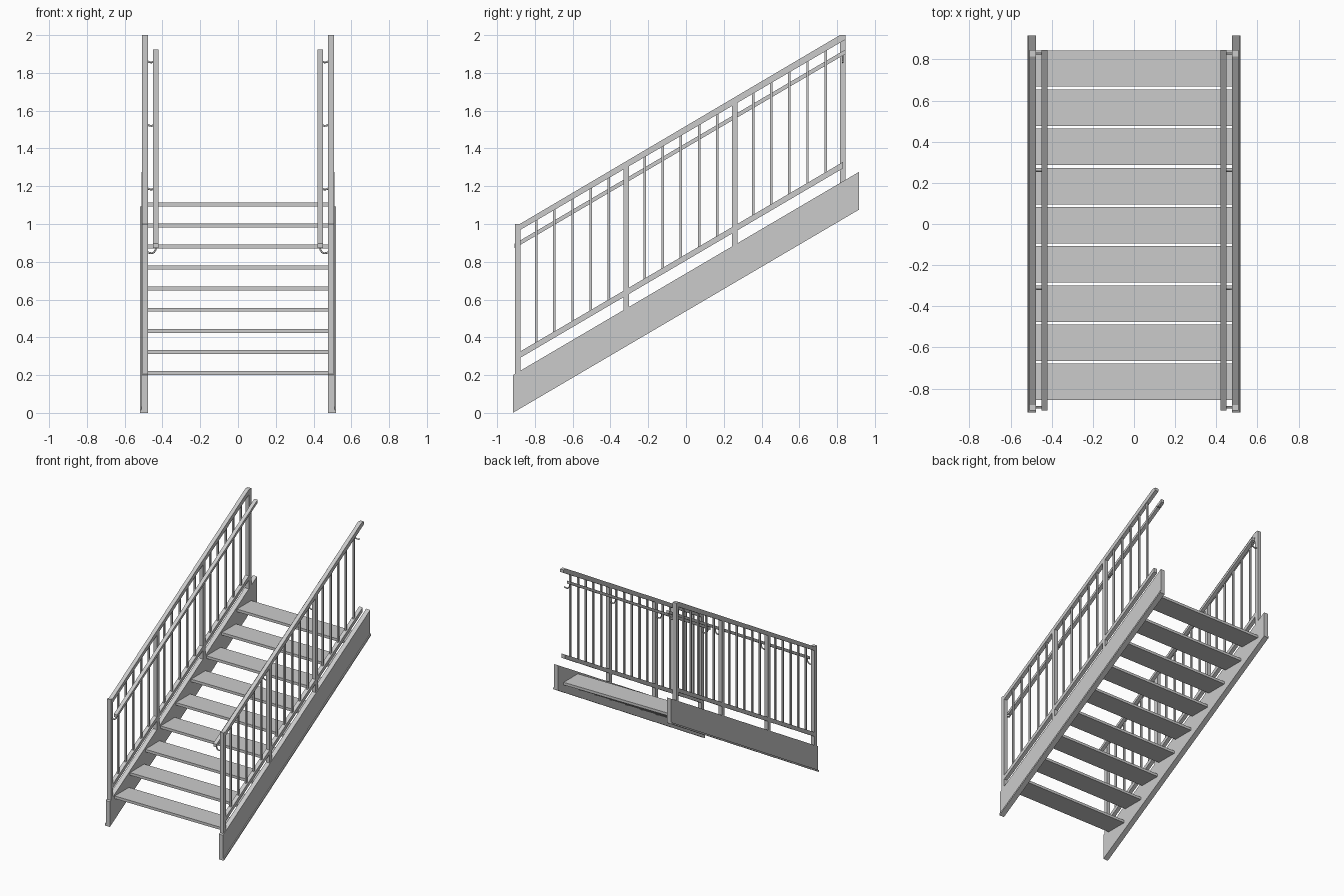
import bpy, bmesh

if "Cube" in bpy.data.objects:
    bpy.data.objects.remove(bpy.data.objects["Cube"])

S = 0.587                      # pitch of the stair
POSTS = [-0.891, -0.316, 0.258, 0.83]
STEP = 0.0957                  # baluster spacing


def prism(name, pts, x0, x1):
    """Extrude a side profile (y, z) between x0 and x1."""
    bm = bmesh.new()
    face = bm.faces.new([bm.verts.new((x0, y, z)) for y, z in pts])
    ext = bmesh.ops.extrude_face_region(bm, geom=[face])
    moved = [v for v in ext["geom"] if isinstance(v, bmesh.types.BMVert)]
    bmesh.ops.translate(bm, verts=moved, vec=(x1 - x0, 0, 0))
    bmesh.ops.recalc_face_normals(bm, faces=bm.faces)
    me = bpy.data.meshes.new(name)
    bm.to_mesh(me)
    bm.free()
    ob = bpy.data.objects.new(name, me)
    bpy.context.collection.objects.link(ob)
    return ob


def sloped(name, y0, y1, z0, h, x0, x1):
    """Inclined bar with vertical ends; z0 is the underside at y0."""
    z1 = z0 + S * (y1 - y0)
    return prism(name, [(y0, z0), (y1, z1), (y1, z1 + h), (y0, z0 + h)], x0, x1)


def upright(name, y, w, z0, z1, x0, x1):
    return prism(name, [(y - w/2, z0), (y + w/2, z0), (y + w/2, z1), (y - w/2, z1)], x0, x1)


def top_z(y):                  # top edge of the upper rail
    return min(2.0, 1.0 + 0.59 * (y + 0.88))


def bracket(name, sx, y):
    """Curved rod from the post to the underside of the handrail."""
    z = 0.893 + S * (y + 0.893)
    cu = bpy.data.curves.new(name, 'CURVE')
    cu.dimensions = '3D'
    cu.bevel_depth = 0.005
    cu.bevel_resolution = 2
    cu.use_fill_caps = True
    sp = cu.splines.new('POLY')
    path = [(0.434, -0.008), (0.436, -0.03), (0.444, -0.043), (0.456, -0.049),
            (0.468, -0.048), (0.48, -0.043)]
    sp.points.add(len(path) - 1)
    for p, (x, dz) in zip(sp.points, path):
        p.co = (sx * x, y, z + dz, 1)
    ob = bpy.data.objects.new(name, cu)
    bpy.context.collection.objects.link(ob)


for side, sx in (("left", -1), ("right", 1)):
    xi, xo = sx * 0.476, sx * 0.507
    # stringer with a bottom flange
    sloped(side + "_stringer", -0.917, 0.917, 0.0, 0.2, xi, sx * 0.512)
    sloped(side + "_stringer_flange", -0.917, 0.917, 0.0, 0.015, xi, sx * 0.519)
    # top and bottom guard rails
    prism(side + "_top_rail",
          [(-0.906, 0.952), (0.845, 1.977), (0.845, 2.0), (0.815, 2.0),
           (-0.88, 1.0), (-0.906, 1.0)], xi, xo)
    sloped(side + "_bottom_rail", -0.88, 0.83, 0.29, 0.034, xi, xo)
    # posts (the right guard has none at the upper end) and brackets
    for i, y in enumerate(POSTS):
        if not (sx > 0 and i == 3):
            upright(f"{side}_post_{i}", y, 0.03, 0.17 + S * (y + 0.917),
                    top_z(y) - (0.0 if i in (0, 3) else 0.02), xi, xo)
        bracket(f"{side}_handrail_bracket_{i}", sx, y)
    # balusters between the posts
    for i in range(1, 18):
        if i % 6:
            y = POSTS[0] + i * STEP + 0.003
            upright(f"{side}_baluster_{i}", y, 0.013, 0.305 + S * (y + 0.88),
                    top_z(y) - 0.02, sx * 0.485, sx * 0.498)
    # inner handrail
    sloped(side + "_handrail", -0.907, 0.845, 0.872, 0.024, sx * 0.42, sx * 0.449)

# treads
for i in range(9):
    y, z = -0.768 + i * 0.1905, 0.201 + i * 0.1115
    upright(f"tread_{i}", y, 0.177, z, z + 0.021, -0.48, 0.48)
